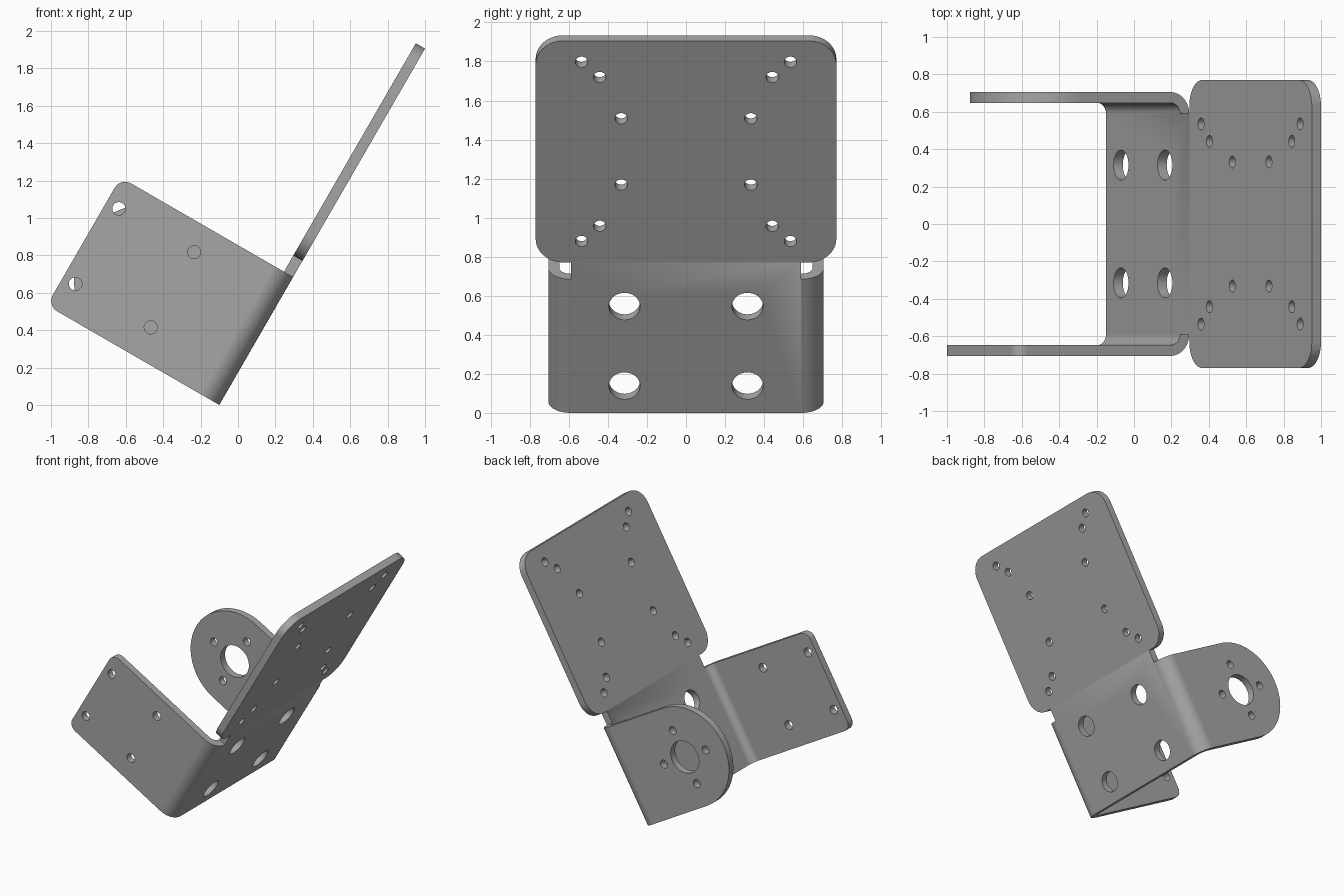
import bpy, bmesh, math
from mathutils import Matrix, Vector

cube = bpy.data.objects.get("Cube")
if cube:
    bpy.data.objects.remove(cube, do_unlink=True)

# Main dimensions of the folded sheet bracket
T = 0.057            # sheet thickness
BEND = 0.115         # outer bend radius
HALF = 0.705         # half width over the two flanges
FLAT = HALF - BEND   # half width of the flat web
CHANNEL = 0.79       # length of the channel along the slope
REACH = 1.065        # how far the flanges reach from the web
NECK_TOP, TOP = 0.89, 2.2
WING = 0.77          # half width of the upper panel

# Tilted frame: slope runs up the sheet, inward is its normal
ORIGIN = Vector((-0.1, 0, 0))
SIDE = Vector((0, 1, 0))
SLOPE = Vector((math.cos(math.radians(60)), 0, math.sin(math.radians(60))))
INWARD = Vector((-SLOPE.z, 0, SLOPE.x))

metal = bpy.data.materials.new("grey metal")
metal.use_nodes = True
grey = (0.38, 0.38, 0.38, 1)
metal.diffuse_color = grey
metal.node_tree.nodes["Principled BSDF"].inputs["Base Color"].default_value = grey


def rounded(corners, steps=16):
    """Outline from right-angled (x, y, radius) corners."""
    pts = []
    for i, (x, y, r) in enumerate(corners):
        p = Vector((x, y))
        if r == 0:
            pts.append(p)
            continue
        before = (p - Vector(corners[i - 1][:2])).normalized()
        after = (Vector(corners[(i + 1) % len(corners)][:2]) - p).normalized()
        centre = p + (after - before) * r
        for k in range(steps + 1):
            a = math.pi / 2 * k / steps
            pts.append(centre - after * r * math.cos(a) + before * r * math.sin(a))
    return pts


def circle(x, y, r, n=32):
    return [Vector((x + r * math.cos(math.tau * k / n), y + r * math.sin(math.tau * k / n)))
            for k in range(n)]


def sheet(name, outlines, a, b, c, middle, thickness):
    """Extrude outlines (first is the edge, the rest holes) drawn on axes a, b along c."""
    curve = bpy.data.curves.new(name, 'CURVE')
    curve.dimensions = '2D'
    curve.fill_mode = 'BOTH'
    curve.extrude = thickness / 2
    for pts in outlines:
        spline = curve.splines.new('POLY')
        spline.points.add(len(pts) - 1)
        for point, p in zip(spline.points, pts):
            point.co = (p.x, p.y, 0, 1)
        spline.use_cyclic_u = True
    helper = bpy.data.objects.new(name + " outline", curve)
    bpy.context.collection.objects.link(helper)
    bpy.context.view_layer.update()
    mesh = bpy.data.meshes.new_from_object(helper.evaluated_get(bpy.context.evaluated_depsgraph_get()))
    bpy.data.objects.remove(helper, do_unlink=True)

    frame = Matrix((a, b, c)).transposed().to_4x4()
    frame.translation = ORIGIN + c * middle
    mesh.transform(frame)
    bm = bmesh.new()
    bm.from_mesh(mesh)
    bmesh.ops.remove_doubles(bm, verts=bm.verts, dist=0.0003)
    bmesh.ops.recalc_face_normals(bm, faces=bm.faces)
    bm.to_mesh(mesh)
    bm.free()
    mesh.materials.clear()
    mesh.materials.append(metal)
    mesh.name = name
    obj = bpy.data.objects.new(name, mesh)
    bpy.context.collection.objects.link(obj)
    bpy.ops.object.select_all(action='DESELECT')
    obj.select_set(True)
    bpy.context.view_layer.objects.active = obj
    bpy.ops.object.shade_smooth_by_angle(angle=math.radians(30))
    return obj


# Web, neck and upper panel in one flat sheet
right_edge = [(FLAT, 0, 0), (FLAT, NECK_TOP, 0), (WING, NECK_TOP, 0.14), (WING, TOP, 0.14)]
edge = right_edge + [(-x, y, r) for x, y, r in reversed(right_edge)]
panel_mid = (NECK_TOP + TOP) / 2
mid = CHANNEL / 2
plate = [rounded(edge)]
for s in (-1, 1):
    for t in (-1, 1):
        plate.append(circle(s * 0.315, mid + t * 0.235, 0.08))
        for y, u in ((0.535, 0.53), (0.442, 0.44), (0.332, 0.196)):
            plate.append(circle(s * y, panel_mid + t * u, 0.032))
sheet("upright_plate", plate, SIDE, SLOPE, INWARD, T / 2, T)

# Curved bends joining the web to the flanges
for name, s in (("front_bend", -1), ("rear_bend", 1)):
    arc = [math.pi / 2 * k / 16 for k in range(17)]
    ring = [(BEND, a) for a in arc] + [(BEND - T, a) for a in reversed(arc)]
    profile = [Vector((s * (FLAT + r * math.sin(a)), BEND - r * math.cos(a))) for r, a in ring]
    sheet(name, [profile], SIDE, INWARD, SLOPE, mid, CHANNEL)


def flange(name, s, corner, holes):
    edge = [(BEND, 0, 0), (REACH, 0, corner), (REACH, CHANNEL, corner), (BEND, CHANNEL, 0)]
    sheet(name, [rounded(edge, 24)] + holes, INWARD, SLOPE, SIDE, s * (HALF - T / 2), T)


# Square front flange with four screw holes
flange("front_flange", -1, 0.065,
       [circle(w, 0.408 + t * 0.232, 0.035) for w in (0.525, 0.99) for t in (-1, 1)])

# Round-ended rear flange with a shaft hole and its ring of screw holes
hub = REACH - mid
ring = [circle(hub + 0.215 * dx, mid + 0.215 * dy, 0.032)
        for dx, dy in ((1, 0), (0, 1), (-1, 0), (0, -1))]
flange("rear_flange", 1, mid - 0.001, [circle(hub, mid, 0.127)] + ring)
